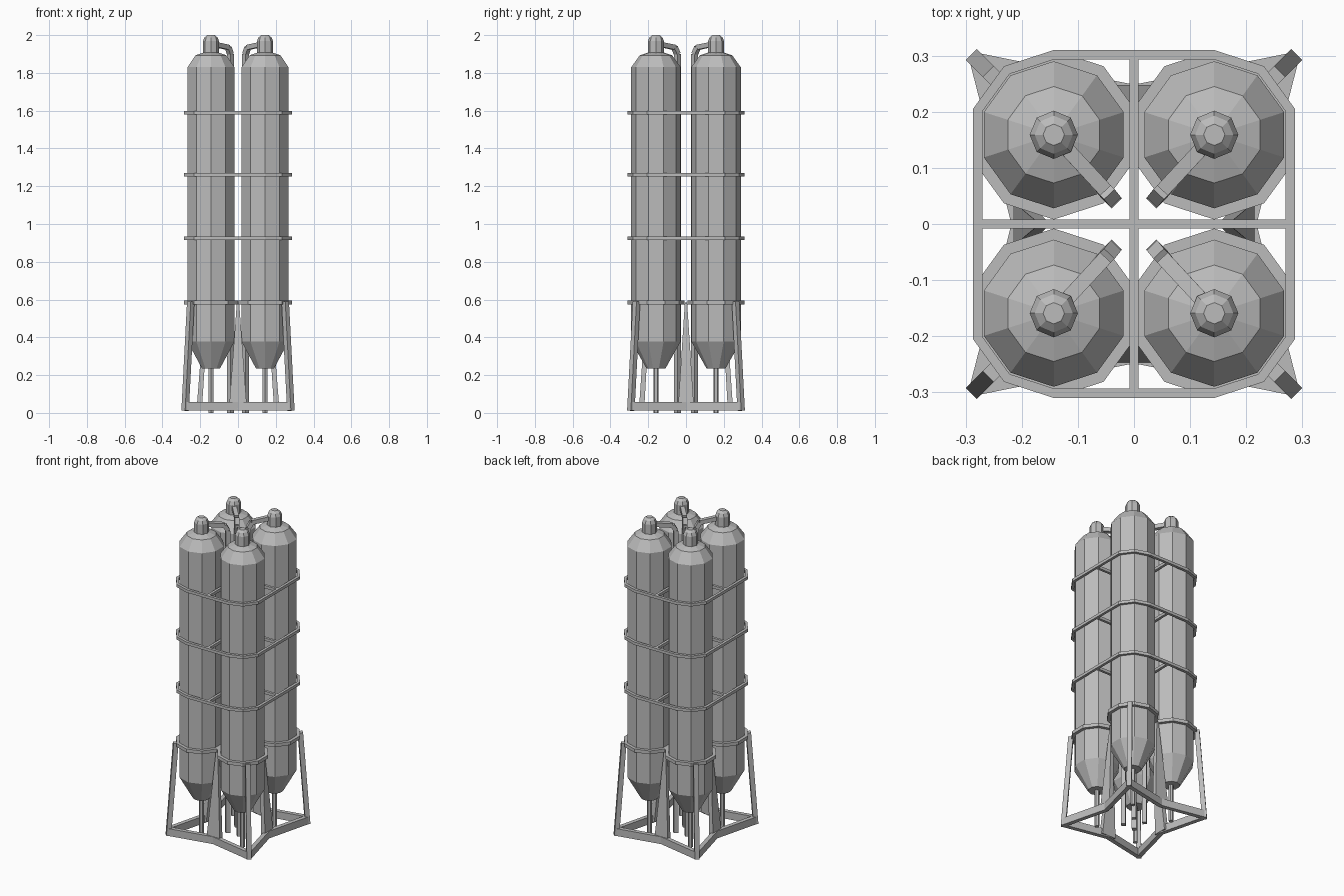
import bpy, bmesh
from math import sin, cos, pi, radians
from mathutils import Vector

cube = bpy.data.objects.get("Cube")
if cube:
    bpy.data.objects.remove(cube, do_unlink=True)

grey = bpy.data.materials.new("plain_grey")
grey.use_nodes = True
color = (0.5, 0.5, 0.5, 1)
grey.diffuse_color = color
grey.node_tree.nodes["Principled BSDF"].inputs["Base Color"].default_value = color

CX, CY = 0.143, 0.159          # silo centre in each quadrant
QUADS = [(1, 1), (-1, 1), (-1, -1), (1, -1)]
SIDE = {(1, 1): "back_left", (-1, 1): "back_right", (-1, -1): "front_right", (1, -1): "front_left"}


def finish(bm, name):
    bmesh.ops.recalc_face_normals(bm, faces=bm.faces)
    mesh = bpy.data.meshes.new(name)
    bm.to_mesh(mesh)
    bm.free()
    mesh.materials.append(grey)
    obj = bpy.data.objects.new(name, mesh)
    bpy.context.collection.objects.link(obj)
    return obj


def bridge(bm, loops, closed=False):
    """Quads between successive vertex loops; caps the ends unless closed."""
    n = len(loops[0])
    pairs = list(zip(loops, loops[1:])) + ([(loops[-1], loops[0])] if closed else [])
    for a, b in pairs:
        for i in range(n):
            j = (i + 1) % n
            bm.faces.new((a[i], a[j], b[j], b[i]))
    if not closed:
        bm.faces.new(loops[0])
        bm.faces.new(loops[-1])


def lathe(bm, profile, sides, center, closed=False):
    """Turned solid with one corner pointing along +y."""
    loops = []
    for r, z in profile:
        angles = [pi / 2 + 2 * pi * i / sides for i in range(sides)]
        loops.append([bm.verts.new((center[0] + r * cos(a), center[1] + r * sin(a), z))
                      for a in angles])
    bridge(bm, loops, closed)


def beam(bm, a, b, size_a, size_b=None, side=None):
    """Box between two points; sizes are (width along side, depth)."""
    a, b = Vector(a), Vector(b)
    d = (b - a).normalized()
    u = Vector(side) if side else d.cross(Vector((0, 0, 1)))
    u = (u - d * u.dot(d)).normalized()
    v = d.cross(u)
    loops = []
    for p, (w, h) in ((a, size_a), (b, size_b or size_a)):
        loops.append([bm.verts.new(p + u * w * s / 2 + v * h * t / 2) for s, t in QUADS])
    bridge(bm, loops)


def band_outline(r):
    """Hull around the four silos at a given collar radius."""
    pts = []
    for k, (sx, sy) in enumerate(QUADS):
        arc = [(sx * (CX + r * cos(radians(a))), sy * (CY + r * sin(radians(a))))
               for a in (18, 54, 90)]
        pts += arc if k % 2 == 0 else arc[::-1]
    return pts


# Silos with neck cap, vent pipe and drain pipe
BODY = [(0.05, 0.235), (0.131, 0.378), (0.131, 1.83), (0.086, 1.893), (0.04, 1.908)]
CAP = [(0.043, 1.89), (0.043, 1.968), (0.034, 1.988), (0.019, 2.0)]
for sx, sy in QUADS:
    tag, c = SIDE[sx, sy], (sx * CX, sy * CY)
    bm = bmesh.new()
    lathe(bm, BODY, 10, c)
    finish(bm, "silo_" + tag)

    bm = bmesh.new()
    lathe(bm, CAP, 8, c)
    finish(bm, "neck_cap_" + tag)

    bm = bmesh.new()
    lathe(bm, [(0.014, 0), (0.014, 0.24)], 6, c)
    finish(bm, "drain_pipe_" + tag)

    bm = bmesh.new()
    path = [(*c, 1.955), (sx * 0.052, sy * 0.061, 1.935),
            (sx * 0.04, sy * 0.046, 1.9), (sx * 0.04, sy * 0.046, 0)]
    for p, q in zip(path, path[1:]):
        beam(bm, p, q, (0.026, 0.026), side=(sx, -sy, 0))
    finish(bm, "vent_pipe_" + tag)

    # Collar at the foot of each silo
    bm = bmesh.new()
    lathe(bm, [(0.151, 0.575), (0.151, 0.596), (0.129, 0.596), (0.129, 0.575)], 10, c, True)
    finish(bm, "collar_" + tag)

    # Leaning corner leg
    bm = bmesh.new()
    beam(bm, (sx * 0.28, sy * 0.292, 0.012), (sx * 0.25, sy * 0.262, 0.59),
         (0.028, 0.028), side=(sx, -sy, 0))
    finish(bm, "corner_leg_" + tag)

# Bands tying the silos together, with cross bars
for level, z in zip(("lower", "middle", "upper"), (0.925, 1.26, 1.59)):
    bm = bmesh.new()
    lo, hi = z - 0.009, z + 0.009
    rings = [[bm.verts.new((x, y, h)) for x, y in band_outline(r)]
             for r, h in ((0.151, lo), (0.151, hi), (0.134, hi), (0.134, lo))]
    bridge(bm, rings, closed=True)
    beam(bm, (-0.28, 0, z), (0.28, 0, z), (0.016, 0.018))
    beam(bm, (0, -0.303, z), (0, 0.303, z), (0.016, 0.018))
    finish(bm, level + "_band")

# Star-shaped base frame: corners joined to pulled-in side midpoints
MID_X, MID_Y = 0.205, 0.235
bm = bmesh.new()
for sx, sy in QUADS:
    corner = (sx * 0.28, sy * 0.292, 0.035)
    for mid in ((sx * MID_X, 0, 0.035), (0, sy * MID_Y, 0.035)):
        beam(bm, corner, mid, (0.026, 0.046))
finish(bm, "base_frame")

# Tapered legs at the side midpoints
for s, x_name, y_name in ((1, "left", "back"), (-1, "right", "front")):
    bm = bmesh.new()
    beam(bm, (s * MID_X, 0, 0.02), (s * 0.165, 0, 0.585), (0.085, 0.028), (0.012, 0.02), (0, 1, 0))
    finish(bm, x_name + "_middle_leg")
    bm = bmesh.new()
    beam(bm, (0, s * MID_Y, 0.02), (0, s * 0.2, 0.585), (0.095, 0.028), (0.012, 0.02), (1, 0, 0))
    finish(bm, y_name + "_middle_leg")
